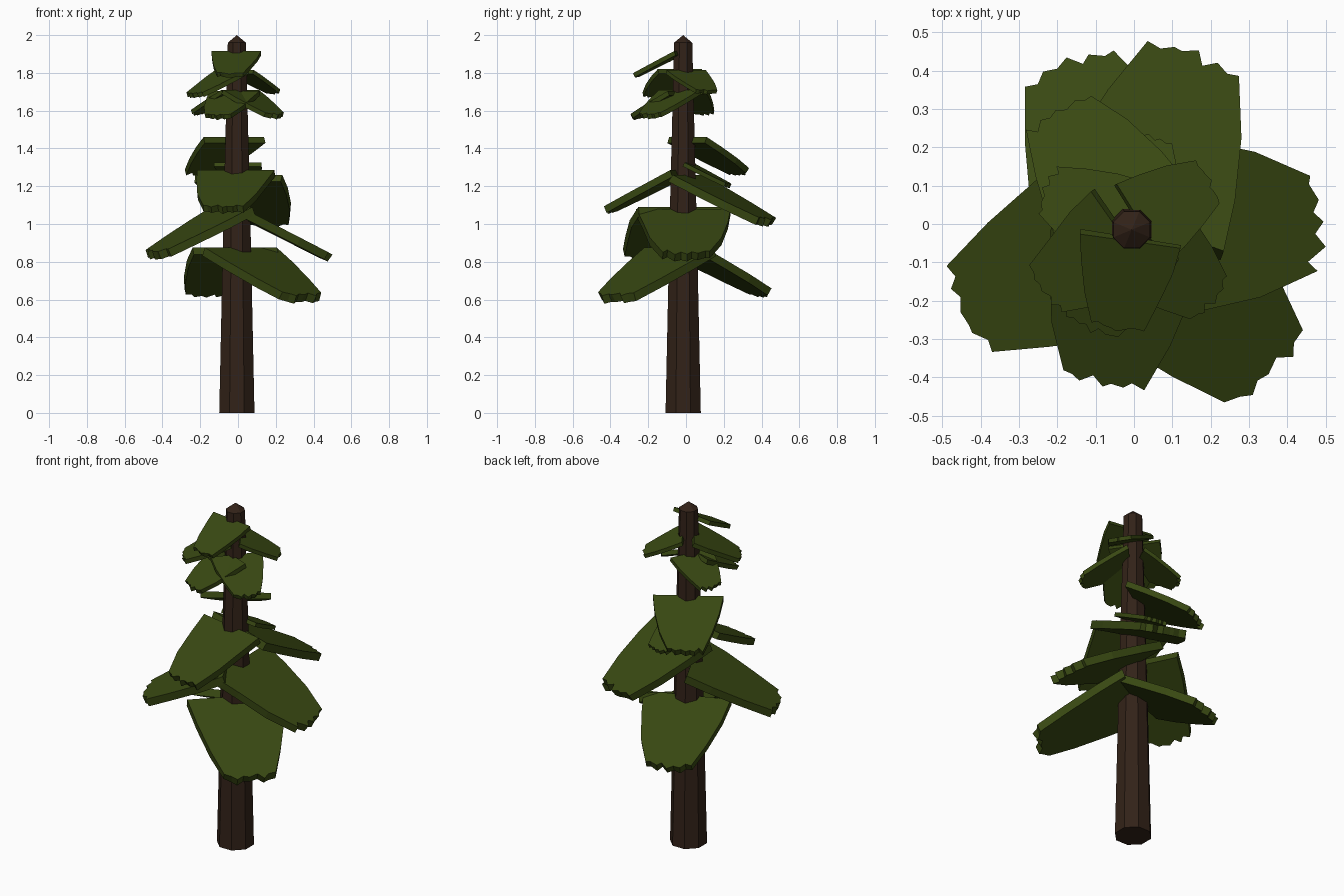
import bpy, bmesh, math, random
from mathutils import Matrix, Vector

if "Cube" in bpy.data.objects:
    bpy.data.objects.remove(bpy.data.objects["Cube"])

random.seed(4)
CENTRE = Vector((-0.006, -0.015, 0))


def material(name, color):
    m = bpy.data.materials.new(name)
    m.diffuse_color = (*color, 1)
    m.use_nodes = True
    m.node_tree.nodes["Principled BSDF"].inputs["Base Color"].default_value = m.diffuse_color
    return m


def finish(bm, name, mat):
    bmesh.ops.recalc_face_normals(bm, faces=bm.faces)
    mesh = bpy.data.meshes.new(name)
    bm.to_mesh(mesh)
    bm.free()
    mesh.materials.append(mat)
    obj = bpy.data.objects.new(name, mesh)
    bpy.context.collection.objects.link(obj)
    return obj


bark = material("bark", (0.032, 0.016, 0.009))
needles = material("needles", (0.04, 0.065, 0.006))

# Tapered eight-sided trunk with a pointed tip
bm = bmesh.new()
rings = []
for z, r in [(0, 0.101), (1.0, 0.078), (1.96, 0.052)]:
    rings.append([bm.verts.new((r * math.cos((k + 0.5) * math.pi / 4),
                                r * math.sin((k + 0.5) * math.pi / 4), z)) for k in range(8)])
tip = bm.verts.new((0, 0, 2))
bm.faces.new(rings[0])
for k in range(8):
    n = (k + 1) % 8
    for a, b in zip(rings, rings[1:]):
        bm.faces.new((a[k], a[n], b[n], b[k]))
    bm.faces.new((rings[-1][k], rings[-1][n], tip))
finish(bm, "trunk", bark).location = CENTRE


# Drooping bough: a tapered slab with a ragged outer edge
def bough(name, azimuth, top, reach, droop=27):
    tilt = math.radians(droop)
    length = (reach - 0.03) / math.cos(tilt)
    width, thick = reach * 1.02, reach * 0.09
    inner, outer = width / 2, width * 0.26

    def jitter(a):
        return random.uniform(-a, a) * reach

    right, left = [], []
    for side, sign in ((right, -1), (left, 1)):
        for t in (0, 0.3, 0.65):
            bulge = 0.03 * reach * math.sin(t * math.pi)
            half = inner + (outer - inner) * t + bulge + (jitter(0.015) if t else 0)
            side.append((length * t, sign * half))
    ragged = []
    for k in range(9):
        s = -1 + k / 4
        ragged.append((length * (1 - 0.05 * s * s) + (-1) ** k * 0.018 * reach + jitter(0.03),
                       s * outer + jitter(0.012)))
    outline = right + ragged + left[::-1]

    bm = bmesh.new()
    face = bm.faces.new([bm.verts.new((u, v, 0)) for u, v in outline])
    ext = bmesh.ops.extrude_face_region(bm, geom=[face])
    low = [g for g in ext["geom"] if isinstance(g, bmesh.types.BMVert)]
    bmesh.ops.translate(bm, verts=low, vec=(0, 0, -thick))
    for v in low:
        v.co.x += jitter(0.015)
    obj = finish(bm, name, needles)
    az = math.radians(azimuth)
    start = CENTRE + Vector((0.03 * math.cos(az), 0.03 * math.sin(az), top))
    obj.matrix_world = (Matrix.Translation(start) @ Matrix.Rotation(az, 4, 'Z')
                        @ Matrix.Rotation(tilt, 4, 'Y'))


# Boughs from the bottom up: azimuth, height of inner edge, reach
boughs = [
    (-46, 0.875, 0.52), (111, 0.875, 0.47),
    (2, 1.08, 0.49), (206, 1.09, 0.49),
    (70, 1.26, 0.48), (-101, 1.285, 0.41), (80, 1.325, 0.25),
    (122, 1.46, 0.37),
    (-112, 1.705, 0.28), (-41, 1.71, 0.28), (155, 1.71, 0.25),
    (32, 1.815, 0.24), (215, 1.82, 0.28), (-98, 1.915, 0.26),
]
for i, (azimuth, top, reach) in enumerate(boughs, 1):
    bough(f"bough_{i}", azimuth, top, reach)
